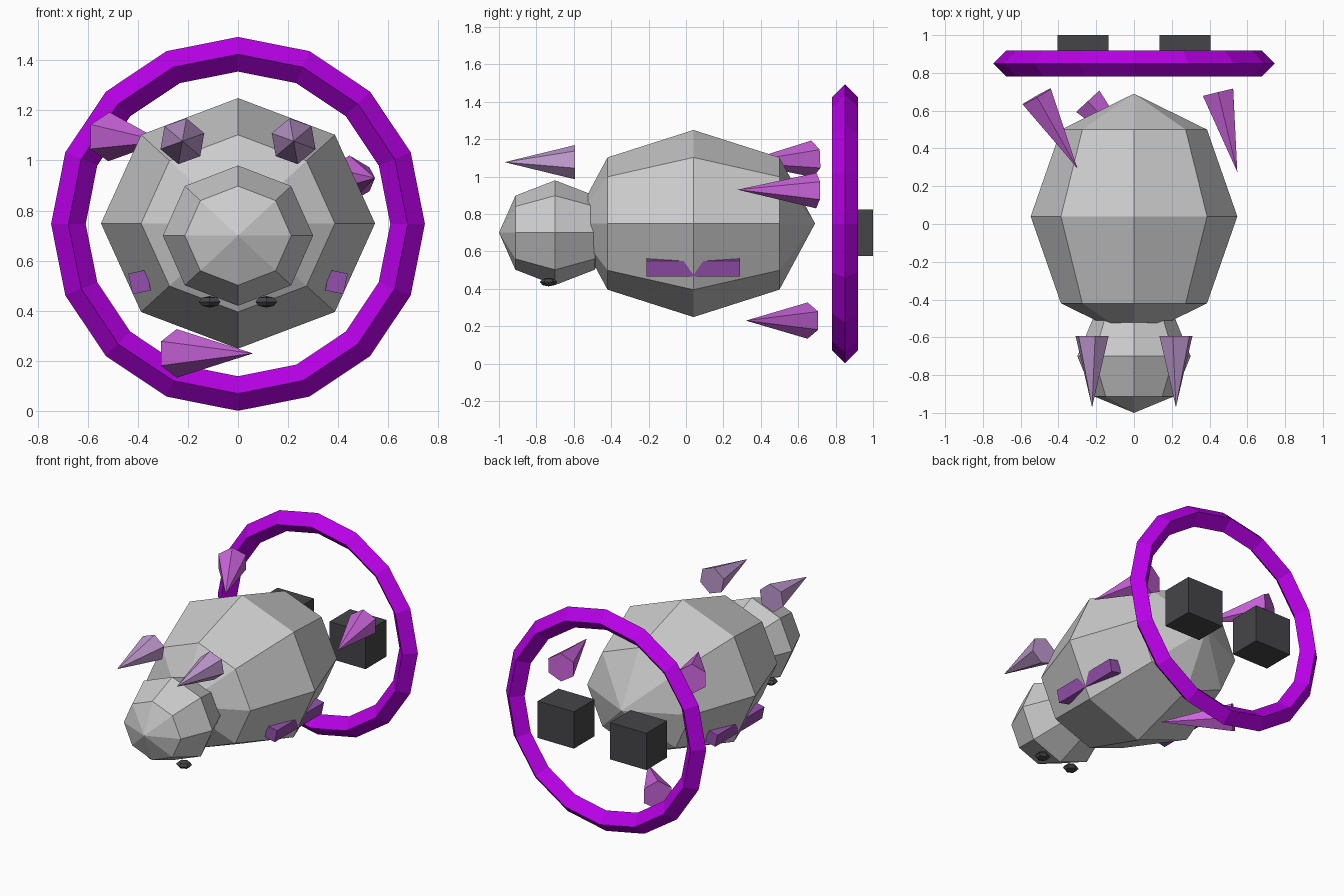
import bpy
from math import radians
from mathutils import Vector, Euler

if "Cube" in bpy.data.objects:
    bpy.data.objects.remove(bpy.data.objects["Cube"])


def material(name, r, g, b):
    m = bpy.data.materials.new(name)
    m.diffuse_color = (r, g, b, 1)
    m.use_nodes = True
    m.node_tree.nodes["Principled BSDF"].inputs["Base Color"].default_value = m.diffuse_color
    return m


RING = material("violet", 0.48, 0.0, 0.8)
SPIKE = material("orchid", 0.6, 0.13, 0.72)
HORN = material("pale_lilac", 0.52, 0.32, 0.62)
FOOT = material("plum", 0.3, 0.08, 0.42)
DARK = material("charcoal", 0.06, 0.06, 0.065)


def finish(name, mat=None):
    ob = bpy.context.object
    ob.name = name
    if mat:
        ob.data.materials.append(mat)
    return ob


def ball(name, loc, scale, segments, rings, mat=None):
    # low-poly sphere; scale is in its own axes, with poles along y
    bpy.ops.mesh.primitive_uv_sphere_add(segments=segments, ring_count=rings, radius=1,
                                         location=loc, rotation=(radians(90), 0, 0))
    ob = finish(name, mat)
    ob.scale = (scale[0], scale[2], scale[1])
    return ob


def box(name, loc, size, mat, tilt=0):
    bpy.ops.mesh.primitive_cube_add(size=1, location=loc, rotation=(0, tilt, 0))
    finish(name, mat).scale = size


def spike(name, base, tip, radius, mat, phase=0):
    # six-sided cone from base centre to tip
    base, tip = Vector(base), Vector(tip)
    axis = tip - base
    bpy.ops.mesh.primitive_cone_add(vertices=6, radius1=radius, radius2=0, depth=axis.length,
                                    location=(base + tip) / 2)
    ob = finish(name, mat)
    turn = Euler((0, 0, phase)).to_quaternion()
    ob.rotation_euler = (axis.to_track_quat('Z', 'Y') @ turn).to_euler()


# Body and head
ball("body", (0, 0.04, 0.749), (0.547, 0.65, 0.5), 8, 4)
ball("head", (0, -0.70, 0.70), (0.3, 0.3, 0.28), 8, 4)

# Tail ring
bpy.ops.mesh.primitive_torus_add(major_segments=16, minor_segments=4, major_radius=0.677,
                                 minor_radius=0.069, location=(0, 0.85, 0.747),
                                 rotation=(radians(90), 0, 0))
finish("tail_ring", RING)

# Mirrored parts: horns, rear blocks, side skids, chin nubs
for s, side in ((1, "right"), (-1, "left")):
    spike("horn_" + side, (s * 0.222, -0.593, 1.077), (s * 0.222, -0.97, 1.077),
          0.093, HORN, s * radians(10))
    box("rear_block_" + side, (s * 0.27, 0.89, 0.70), (0.27, 0.22, 0.248), DARK)
    box("side_skid_" + side, (s * 0.393, 0.04, 0.515), (0.074, 0.5, 0.084), FOOT,
        s * radians(12))
    nub = ball("chin_nub_" + side, (s * 0.113, -0.735, 0.436), (0.05, 0.023, 0.046), 6, 4, DARK)
    nub.rotation_euler = (0, 0, 0)

# Floating spikes around the tail
spike("tail_spike_left", (-0.515, 0.675, 1.095), (-0.30, 0.295, 1.075), 0.098, SPIKE)
spike("tail_spike_right", (0.445, 0.697, 0.925), (0.547, 0.275, 0.93), 0.095, SPIKE)
spike("tail_spike_bottom", (-0.245, 0.65, 0.23), (0.06, 0.32, 0.23), 0.097, SPIKE)
